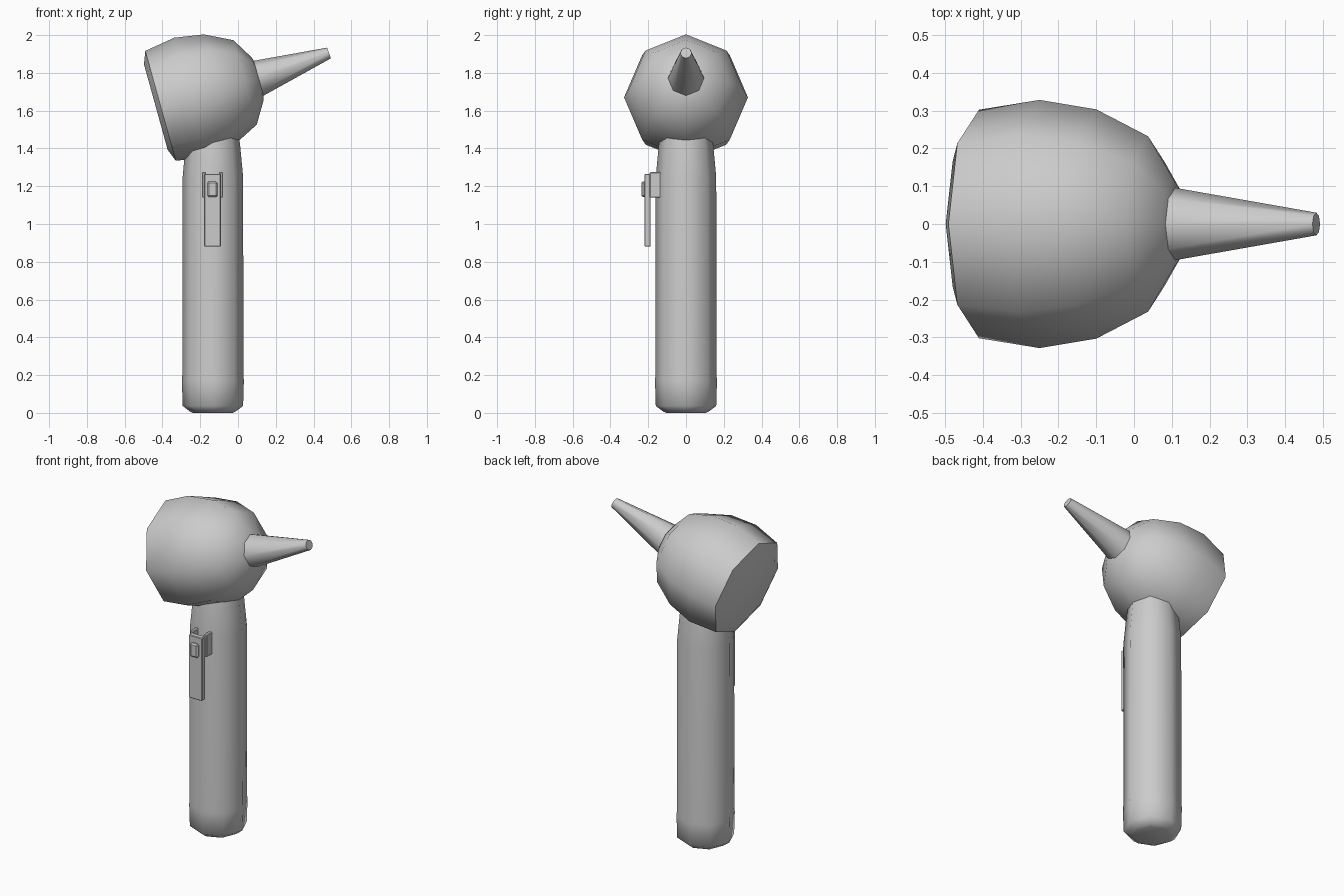
import bpy, bmesh, math
from mathutils import Vector

if "Cube" in bpy.data.objects:
    bpy.data.objects.remove(bpy.data.objects["Cube"])

SIDES = 8


def finish(name, bm, angle):
    bmesh.ops.recalc_face_normals(bm, faces=bm.faces[:])
    me = bpy.data.meshes.new(name)
    bm.to_mesh(me)
    bm.free()
    ob = bpy.data.objects.new(name, me)
    bpy.context.collection.objects.link(ob)
    bpy.ops.object.select_all(action='DESELECT')
    ob.select_set(True)
    bpy.context.view_layer.objects.active = ob
    bpy.ops.object.shade_smooth_by_angle(angle=math.radians(angle))
    return ob


def lathe(name, origin, tilt, profile, angle=50):
    """Octagonal rings (distance along axis, radius); tilt is the axis angle above +x."""
    t = math.radians(tilt)
    axis = Vector((math.cos(t), 0, math.sin(t)))
    up = Vector((-math.sin(t), 0, math.cos(t)))
    side = Vector((0, 1, 0))
    bm = bmesh.new()
    rings = []
    for d, r in profile:
        ring = []
        for i in range(SIDES):
            a = 2 * math.pi * i / SIDES
            ring.append(bm.verts.new(Vector(origin) + axis * d
                                     + (up * math.cos(a) + side * math.sin(a)) * r))
        rings.append(ring)
    for lo, hi in zip(rings, rings[1:]):
        for i in range(SIDES):
            j = (i + 1) % SIDES
            bm.faces.new((lo[i], lo[j], hi[j], hi[i]))
    bm.faces.new(rings[0])
    bm.faces.new(rings[-1])
    return finish(name, bm, angle)


def box(name, lo, hi, bevel=0.004):
    lo, hi = Vector(lo), Vector(hi)
    bm = bmesh.new()
    bmesh.ops.create_cube(bm, size=1)
    for v in bm.verts:
        v.co = Vector(((lo[k] + hi[k]) / 2 + v.co[k] * (hi[k] - lo[k]) for k in range(3)))
    bmesh.ops.bevel(bm, geom=bm.edges[:], offset=bevel, segments=1, affect='EDGES')
    return finish(name, bm, 30)


# Upright handle with a rounded foot and tapered neck
lathe("handle", (-0.133, 0, 0), 90,
      [(0, 0.105), (0.008, 0.122), (0.037, 0.16), (0.17, 0.164), (0.2, 0.162),
       (1.25, 0.16), (1.42, 0.144), (1.5, 0.132)])

# Tilted bulbous head with a flat back
lathe("head", (-0.25, 0, 1.67), 15.5,
      [(-0.192, 0.235), (-0.166, 0.302), (0, 0.328), (0.156, 0.303),
       (0.298, 0.232), (0.368, 0.117), (0.385, 0.05)])

# Conical tip
lathe("tip", (0.107, 0, 1.772), 19.6, [(-0.06, 0.105), (0, 0.096), (0.398, 0.03)], 50)

# Side clip: hanging plate, button and two mounting lugs
box("clip_plate", (-0.18, -0.22, 0.88), (-0.09, -0.187, 1.265))
box("clip_button", (-0.162, -0.236, 1.142), (-0.109, -0.2, 1.225), 0.008)
for side, x in (("left", -0.18), ("right", -0.09)):
    box("clip_lug_" + side, (x - 0.011, -0.192, 1.14), (x + 0.011, -0.132, 1.275))
